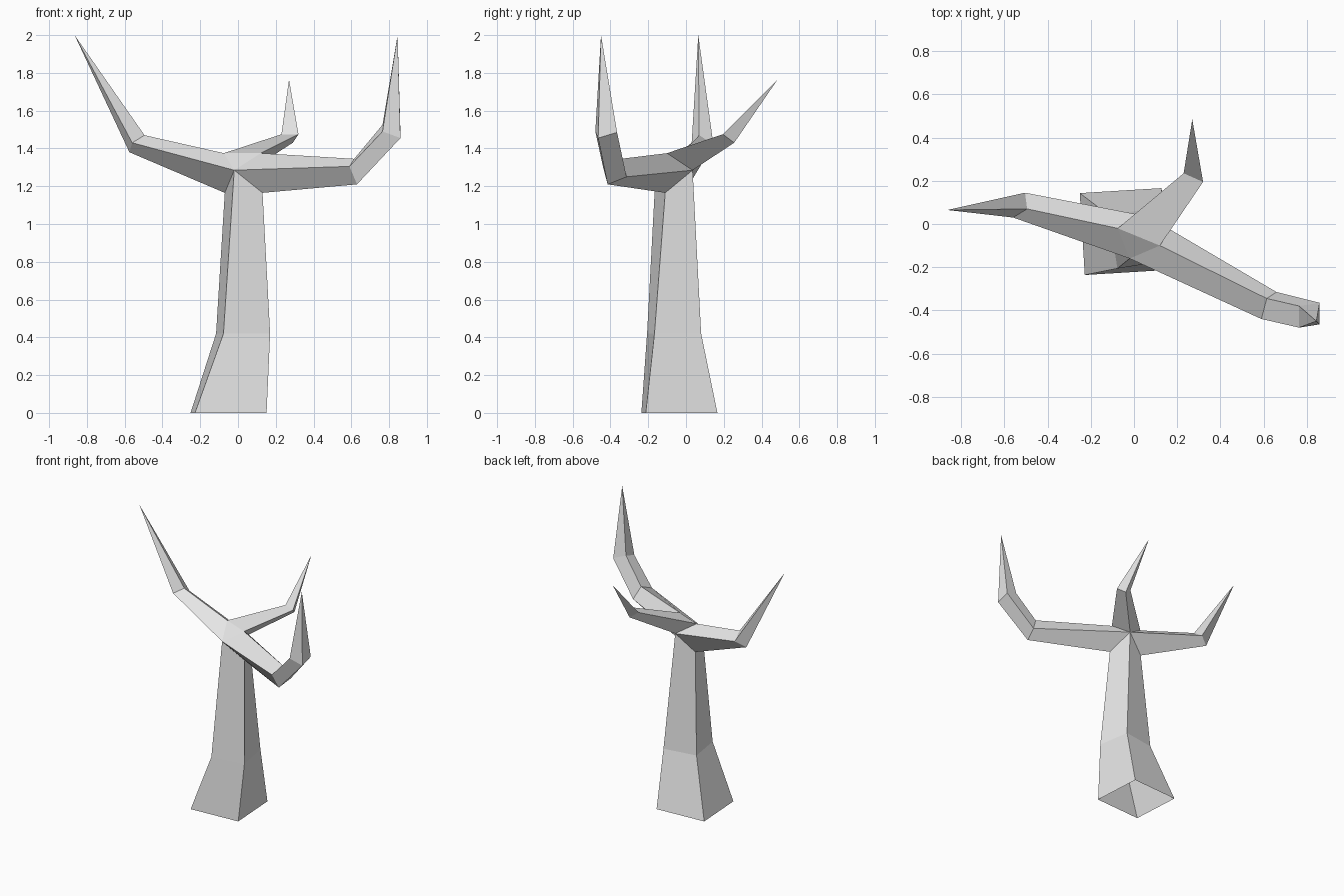
import bpy, bmesh, math
from mathutils import Vector, Matrix

cube = bpy.data.objects.get("Cube")
if cube:
    bpy.data.objects.remove(cube, do_unlink=True)

# One plain grey bark colour
bark = bpy.data.materials.new("grey_bark")
bark.use_nodes = True
bark_colour = (0.8, 0.8, 0.8, 1)
bark.diffuse_color = bark_colour
bark.node_tree.nodes["Principled BSDF"].inputs["Base Color"].default_value = bark_colour


def finish(name, bm):
    """Turn a bmesh into a flat-shaded object with the bark material."""
    mesh = bpy.data.meshes.new(name)
    bm.to_mesh(mesh)
    bm.free()
    mesh.materials.append(bark)
    obj = bpy.data.objects.new(name, mesh)
    bpy.context.scene.collection.objects.link(obj)
    return obj


def square(x, y, z, side, degrees):
    """Corners of a horizontal square: back right, front right, front left, back left."""
    turn = Matrix.Rotation(math.radians(degrees), 3, 'Z')
    half = side / 2
    corners = ((-half, half), (-half, -half), (half, -half), (half, half))
    return [Vector((x, y, z)) + turn @ Vector((u, v, 0)) for u, v in corners]


def limb(name, rings, tip=None):
    """Skin a row of matching rings; a tip closes the last one to a point.
    Temporary caps settle the face directions, then open ends are restored."""
    bm = bmesh.new()
    loops = [[bm.verts.new(p) for p in ring] for ring in rings]
    count = len(loops[0])
    for lower, upper in zip(loops, loops[1:]):
        for i in range(count):
            j = (i + 1) % count
            bm.faces.new((lower[i], lower[j], upper[j], upper[i]))
    caps = [bm.faces.new(loops[0])]
    if tip:
        point = bm.verts.new(tip)
        for i in range(count):
            bm.faces.new((loops[-1][i], loops[-1][(i + 1) % count], point))
    else:
        caps.append(bm.faces.new(loops[-1]))
    bmesh.ops.recalc_face_normals(bm, faces=bm.faces[:])
    bmesh.ops.delete(bm, geom=caps, context='FACES_ONLY')
    return finish(name, bm)


# Shared corners of the fork where trunk and branches meet
low_right = (-0.07, -0.01, 1.165)
low_left = (0.13, -0.11, 1.165)
front = (-0.02, -0.16, 1.285)
back = (0.065, 0.035, 1.285)
top_right = (-0.075, -0.02, 1.375)
top_left = (0.12, -0.1, 1.375)

# Trunk, flared and open at the foot
limb("trunk", [
    square(-0.05, -0.035, 0, 0.38, 3.5),
    square(0.027, -0.063, 0.42, 0.25, 9),
    [low_right, front, low_left, back],
])

# Right branch
limb("right_branch", [
    [top_right, front, low_right, back],
    [(-0.495, 0.07, 1.47), (-0.56, 0.03, 1.43), (-0.575, 0.105, 1.38), (-0.505, 0.145, 1.42)],
], tip=(-0.865, 0.065, 2))

# Left branch, with an elbow
limb("left_branch", [
    [top_left, front, low_left, back],
    [(0.615, -0.345, 1.345), (0.59, -0.44, 1.305), (0.63, -0.415, 1.21), (0.66, -0.315, 1.25)],
    [(0.765, -0.38, 1.525), (0.765, -0.48, 1.49), (0.86, -0.465, 1.455), (0.86, -0.365, 1.485)],
], tip=(0.845, -0.45, 2))

# Back branch, three-sided
limb("back_branch", [
    [top_right, top_left, back],
    [(0.23, 0.235, 1.475), (0.32, 0.195, 1.475), (0.29, 0.255, 1.43)],
], tip=(0.27, 0.485, 1.765))

# Small facet closing the top of the fork
fork = bmesh.new()
fork.faces.new([fork.verts.new(p) for p in (front, top_left, top_right)])
finish("fork_top", fork)
